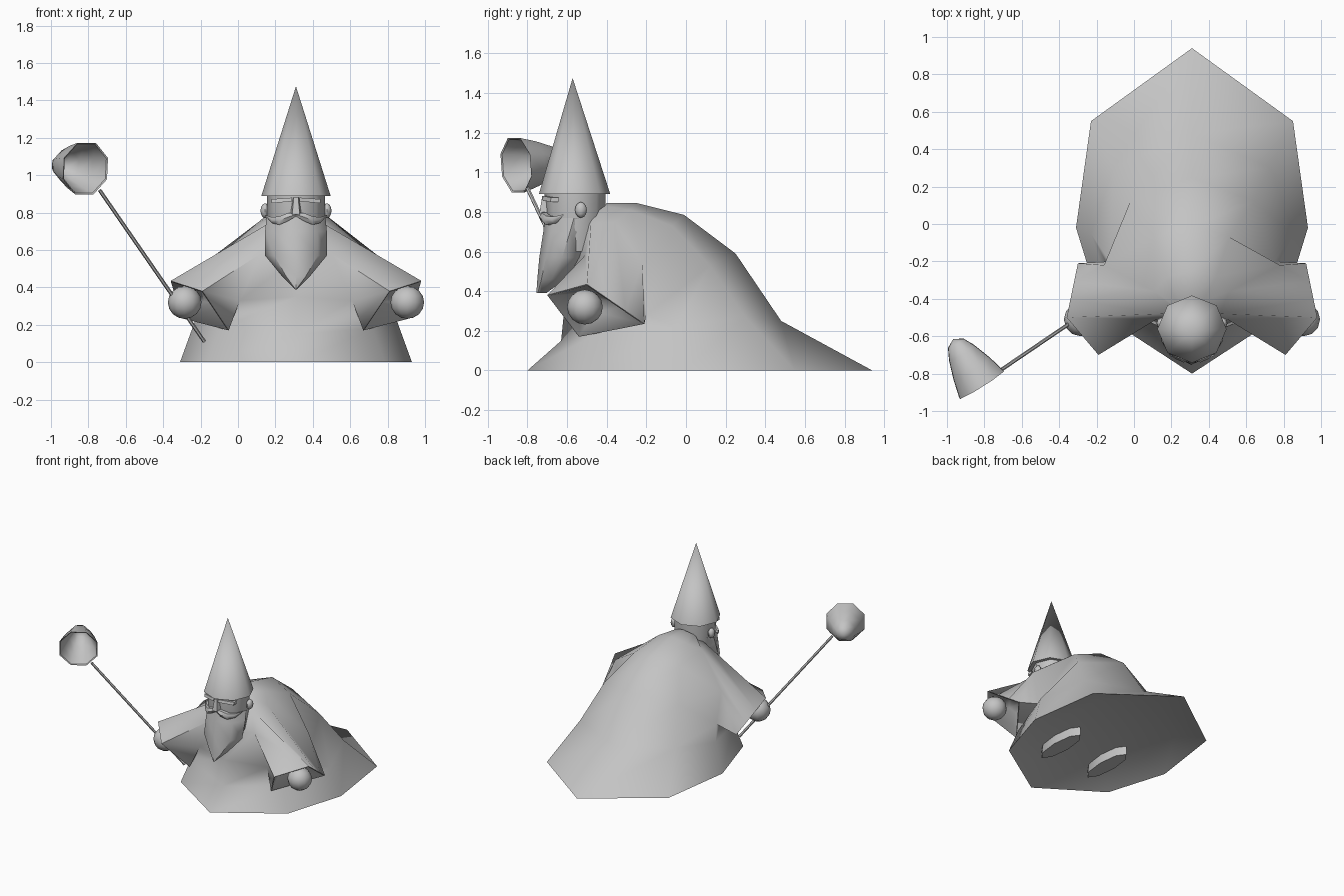
import bpy, bmesh, math
from mathutils import Vector

cube = bpy.data.objects.get("Cube")
if cube:
    bpy.data.objects.remove(cube, do_unlink=True)

CENTRE = 0.31  # x of the figure's plane of symmetry

clay = bpy.data.materials.new("pale_grey")
clay.use_nodes = True
clay.diffuse_color = (0.55, 0.55, 0.55, 1)
clay.node_tree.nodes["Principled BSDF"].inputs["Base Color"].default_value = clay.diffuse_color


def finish(name, bm, smooth_angle=50):
    bmesh.ops.recalc_face_normals(bm, faces=bm.faces)
    mesh = bpy.data.meshes.new(name)
    bm.to_mesh(mesh)
    bm.free()
    mesh.materials.append(clay)
    obj = bpy.data.objects.new(name, mesh)
    bpy.context.collection.objects.link(obj)
    bpy.ops.object.select_all(action='DESELECT')
    obj.select_set(True)
    bpy.context.view_layer.objects.active = obj
    bpy.ops.object.shade_smooth_by_angle(angle=math.radians(smooth_angle))
    return obj


def skin(bm, loops, skip=()):
    """Join neighbouring vertex loops with quads, leaving out (row, column) pairs."""
    for row, (low, high) in enumerate(zip(loops, loops[1:])):
        for i in range(len(low)):
            j = (i + 1) % len(low)
            if (row, i) not in skip:
                bm.faces.new((low[i], low[j], high[j], high[i]))


def add_rings(bm, rings):
    return [[bm.verts.new(p) for p in ring] for ring in rings]


def loft(name, rings, cap_start=True, cap_end=True, smooth_angle=50):
    bm = bmesh.new()
    loops = add_rings(bm, rings)
    skin(bm, loops)
    if cap_start:
        bm.faces.new(loops[0][::-1])
    if cap_end:
        bm.faces.new(loops[-1])
    bmesh.ops.remove_doubles(bm, verts=bm.verts, dist=0.0005)
    return finish(name, bm, smooth_angle)


def mirrored_ring(half):
    """Front-to-back half outline, completed on the other side."""
    right = [(CENTRE - x, y, z) for x, y, z in reversed(half[1:-1])]
    return [(CENTRE + x, y, z) for x, y, z in half] + right


def disc(z, y, rx, ry, sides=8):
    """Horizontal ellipse of points around the figure's axis."""
    return [(CENTRE + rx * math.sin(a), y - ry * math.cos(a), z)
            for a in (math.tau * i / sides for i in range(sides))]


def tube(name, start, end, profile, sides=8, phase=0.0, cap_start=True):
    """Revolved (distance, radius) profile along the line start-end."""
    start, end = Vector(start), Vector(end)
    axis = (end - start).normalized()
    turn = axis.to_track_quat('Z', 'Y')
    rings = []
    for t, r in profile:
        rings.append([start + axis * t + turn @ Vector((r * math.cos(a), r * math.sin(a), 0))
                      for a in (math.tau * i / sides + phase for i in range(sides))])
    return loft(name, rings, cap_start, profile[-1][1] > 0.001)


def ball(name, centre, radii, segments=12, rings=8):
    bm = bmesh.new()
    bmesh.ops.create_uvsphere(bm, u_segments=segments, v_segments=rings, radius=1)
    bmesh.ops.scale(bm, vec=radii, verts=bm.verts)
    bmesh.ops.translate(bm, vec=centre, verts=bm.verts)
    return finish(name, bm)


def placer(side):
    """Maps offsets from the symmetry plane to the left (1) or right (-1) side."""
    return lambda p: Vector((CENTRE + side * p[0], p[1], p[2]))


# Robe: rings of front, front corner, side, back corner, back
hem = [(0, -.8, 0), (.475, -.49, 0), (.62, -.02, 0), (.54, .55, 0), (0, .94, 0)]
robe_rings = [
    [(x * .7, y * .7, .07) for x, y, z in hem],
    hem,
    [(0, -.63, .15), (.41, -.46, .18), (.54, -.05, .22), (.42, .3, .27), (0, .48, .25)],
    [(0, -.61, .35), (.3, -.5, .33), (.44, -.2, .28), (.33, .12, .53), (0, .25, .59)],
    [(0, -.57, .56), (.19, -.51, .58), (.47, -.22, .545), (.2, -.07, .73), (0, -.01, .785)],
    [(0, -.54, .7), (.15, -.48, .74), (.2, -.36, .75), (.13, -.28, .81), (0, -.25, .845)],
    [(0, -.5, .76), (.06, -.48, .78), (.08, -.45, .8), (.06, -.41, .83), (0, -.4, .845)],
]
robe = bmesh.new()
loops = add_rings(robe, [mirrored_ring(r) for r in robe_rings])
skin(robe, loops, skip={(3, 1), (4, 1), (3, 6), (4, 6)})
robe.faces.new(loops[0])
robe.faces.new(loops[-1])

# Sleeves grow out of the robe's open armholes and turn inward at the four-cornered cuff
cuff = [(.36, -.54, .17), (.5, -.7, .38), (.67, -.5, .435), (.61, -.21, .235)]
for side, front, flank in ((1, 1, 2), (-1, 7, 6)):
    armhole = [loops[k][front] for k in (3, 4, 5)] + [loops[k][flank] for k in (5, 4, 3)]
    low, fore, top, rear = [placer(side)(p) for p in cuff]
    outer = [low, fore, top, top.lerp(rear, .33), top.lerp(rear, .67), rear]
    middle = (low + fore + top + rear) / 4
    lip = [p.lerp(middle, .05) for p in outer]
    depth = placer(side)((.36, -.36, .42)) - middle
    inner = [p.lerp(middle, .55) + depth * .45 for p in outer]
    sleeve = [armhole] + add_rings(robe, [outer, lip, inner])
    skin(robe, sleeve)
    robe.faces.new(sleeve[-1])
finish("robe_with_sleeves", robe, 75)

# Paired parts
for side, label in ((1, "left"), (-1, "right")):
    place = placer(side)
    ball(label + "_hand", place((.595, -.51, .32)), (.09, .09, .088))
    ball(label + "_ear", place((.165, -.53, .81)), (.025, .03, .04), 8, 6)

    shoe = [(.22, -.2, 0, .065, .22), (.22, -.2, .06, .065, .22), (.22, -.16, .13, .05, .15)]
    loft(label + "_shoe", [[place((x + rx * math.cos(a), y + ry * math.sin(a), z))
                            for a in (math.tau * i / 8 for i in range(8))]
                           for x, y, z, rx, ry in shoe])

    brow = [(.02, -.725, .86), (.13, -.685, .85), (.13, -.68, .872), (.02, -.72, .88)]
    loft(label + "_eyebrow", [[place(p) for p in brow],
                              [place((x, y + .04, z)) for x, y, z in brow]])
    whisker = [(0, .79, -.715, .012), (.045, .775, -.715, .025), (.09, .757, -.695, .026),
               (.13, .76, -.66, .018), (.165, .785, -.62, .003)]
    loft(label + "_moustache", [[place((x, y + r * math.cos(a), z + r * math.sin(a)))
                                 for a in (math.tau * i / 6 for i in range(6))]
                                for x, z, y, r in whisker])

# Head, nose and beard
loft("head", [disc(.6, -.55, .13, .13), disc(.72, -.56, .155, .15), disc(.9, -.56, .155, .155)])
loft("nose", [[(CENTRE + x, y, .88) for x, y in ((-.02, -.69), (.02, -.69), (.012, -.725), (-.012, -.725))],
              [(CENTRE + x, y, .79) for x, y in ((-.032, -.69), (.032, -.69), (.02, -.74), (-.02, -.74))]])
loft("beard", [disc(.77, -.565, .158, .148), disc(.7, -.585, .165, .135),
               disc(.57, -.625, .165, .115), disc(.46, -.68, .075, .07),
               disc(.39, -.73, .004, .025)])

# Pointed hat
loft("hat", [disc(.89, -.562, .185, .18), disc(1.475, -.572, 0, 0)], cap_end=False)

# Staff and net: a hoop with an open tapering bag
tube("staff", (-.18, -.42, .11), (-.74, -.8, .92), [(0, .01), (1.055, .01)], sides=6)
hoop, bag_end = (-.815, -.858, 1.035), (-.966, -.618, 1.06)
bag = [(.005, .142), (0, .15), (.1, .122), (.2, .085), (.26, .052), (.287, 0)]
lining = [(.005, .142), (.1, .114), (.19, .08), (.25, .045), (.275, 0)]
tube("net_bag", hoop, bag_end, bag, phase=math.pi / 8, cap_start=False)
tube("net_lining", hoop, bag_end, lining, phase=math.pi / 8, cap_start=False)
bpy.data.objects["net_lining"].data.flip_normals()
